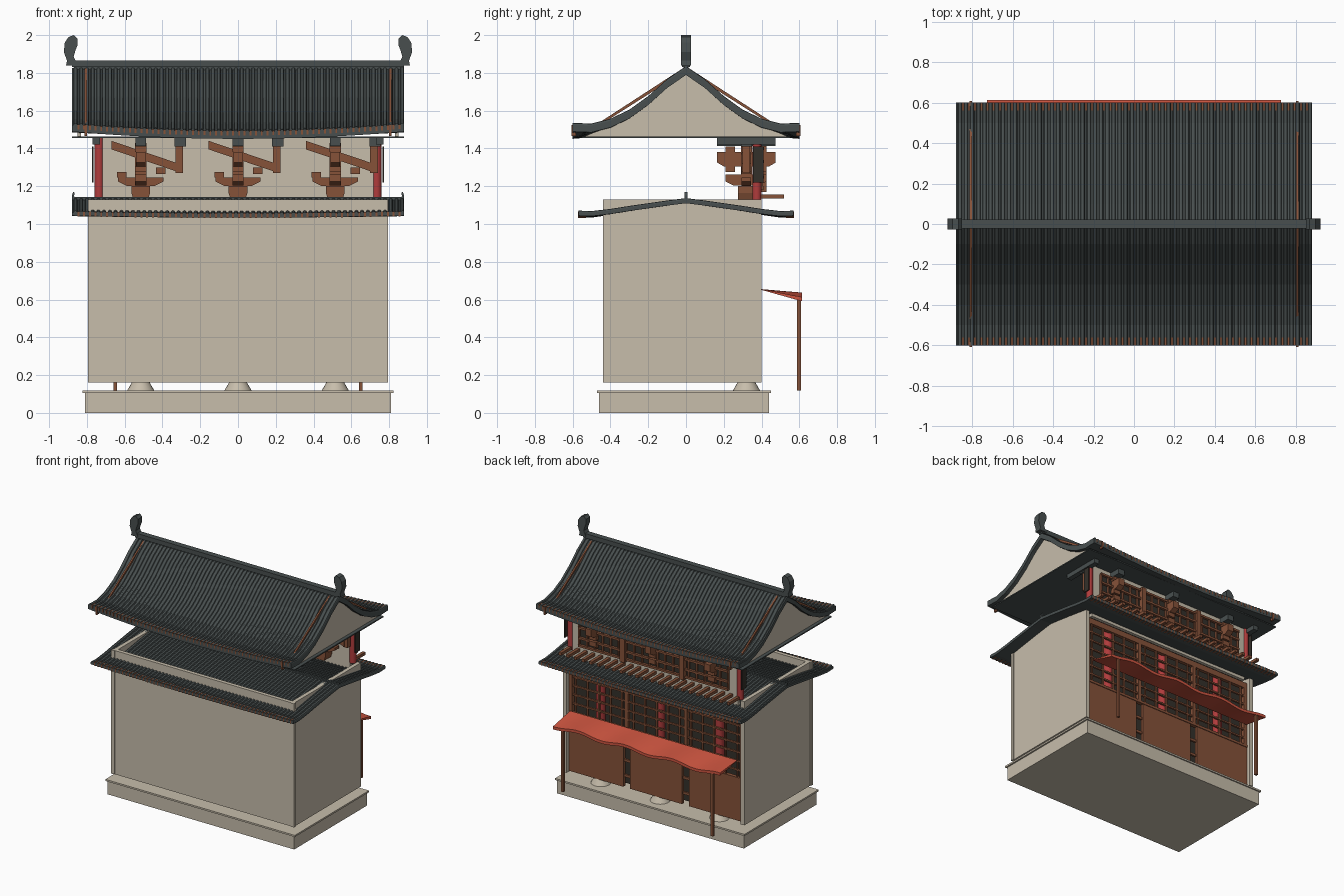
import bpy, bmesh, math

if "Cube" in bpy.data.objects:
    bpy.data.objects.remove(bpy.data.objects["Cube"])


def material(name, r, g, b):
    m = bpy.data.materials.new(name)
    lin = [((c / 255 + 0.055) / 1.055) ** 2.4 for c in (r, g, b)]
    m.diffuse_color = (*lin, 1)
    m.use_nodes = True
    m.node_tree.nodes["Principled BSDF"].inputs["Base Color"].default_value = m.diffuse_color
    return m


CREAM = material("cream plaster", 199, 189, 171)
TILE = material("slate tile", 72, 79, 79)
BROWN = material("brown wood", 134, 82, 57)
RED = material("red lacquer", 176, 60, 60)
CORAL = material("coral cloth", 205, 85, 64)
DARK = material("dark backing", 52, 48, 42)


def finish(name, bm, mat):
    bmesh.ops.recalc_face_normals(bm, faces=bm.faces[:])
    me = bpy.data.meshes.new(name)
    bm.to_mesh(me)
    bm.free()
    me.materials.append(mat)
    ob = bpy.data.objects.new(name, me)
    bpy.context.collection.objects.link(ob)
    return ob


def boxes(name, mat, items):
    """One object made of boxes given as x0, x1, y0, y1, z0, z1."""
    bm = bmesh.new()
    for x0, x1, y0, y1, z0, z1 in items:
        v = bmesh.ops.create_cube(bm, size=1)["verts"]
        bmesh.ops.scale(bm, vec=(x1 - x0, y1 - y0, z1 - z0), verts=v)
        bmesh.ops.translate(bm, vec=((x0 + x1) / 2, (y0 + y1) / 2, (z0 + z1) / 2), verts=v)
    return finish(name, bm, mat)


def prisms(name, mat, items):
    """Extruded outlines: (axis, start, end, points)."""
    bm = bmesh.new()
    for axis, a, b, pts in items:
        rings = [[bm.verts.new((t, u, w) if axis == "x" else (u, t, w)) for u, w in pts]
                 for t in (a, b)]
        bm.faces.new(rings[0])
        bm.faces.new(rings[1][::-1])
        n = len(pts)
        for i in range(n):
            j = (i + 1) % n
            bm.faces.new((rings[0][i], rings[0][j], rings[1][j], rings[1][i]))
    return finish(name, bm, mat)


def rounds(name, mat, items):
    """Vertical tapered cylinders: (x, y, z0, z1, bottom radius, top radius)."""
    bm = bmesh.new()
    for x, y, z0, z1, r0, r1 in items:
        v = bmesh.ops.create_cone(bm, cap_ends=True, segments=20, radius1=r0,
                                  radius2=r1, depth=z1 - z0)["verts"]
        bmesh.ops.translate(bm, vec=(x, y, (z0 + z1) / 2), verts=v)
    ob = finish(name, bm, mat)
    bpy.ops.object.select_all(action="DESELECT")
    ob.select_set(True)
    bpy.context.view_layer.objects.active = ob
    bpy.ops.object.shade_smooth_by_angle()
    return ob


def sheet(name, mat, xs, ys, top, bottom):
    """Closed slab between two height functions."""
    bm = bmesh.new()
    g = [[[bm.verts.new((x, y, f(x, y))) for y in ys] for x in xs] for f in (top, bottom)]
    nx, ny = len(xs), len(ys)
    for s in g:
        for i in range(nx - 1):
            for j in range(ny - 1):
                bm.faces.new((s[i][j], s[i + 1][j], s[i + 1][j + 1], s[i][j + 1]))
    t, b = g
    for j in (0, ny - 1):
        for i in range(nx - 1):
            bm.faces.new((t[i][j], t[i + 1][j], b[i + 1][j], b[i][j]))
    for i in (0, nx - 1):
        for j in range(ny - 1):
            bm.faces.new((t[i][j], t[i][j + 1], b[i][j + 1], b[i][j]))
    return finish(name, bm, mat)


def interp(prof, y):
    y = abs(y)
    for (a, za), (b, zb) in zip(prof, prof[1:]):
        if y <= b:
            return za + (zb - za) * (y - a) / (b - a)
    return prof[-1][1]


BAYS = (-0.515, 0, 0.515)

# plinth and column stones
boxes("plinth", CREAM, [(-.81, .81, -.46, .44, 0, .105), (-.822, .822, -.47, .45, .105, .118)])
rounds("column_stones", CREAM, [(x, .32, .118, .165, .072, .045) for x in BAYS])

# plaster walls with corner posts
boxes("walls", CREAM, [(-.77, .77, -.435, -.405, .16, 1.13)] +
      [(min(s * .755, s * .786), max(s * .755, s * .786), -.42, .40, .16, 1.13) for s in (-1, 1)] +
      [(min(s * .765, s * .793), max(s * .765, s * .793), -.44, -.415, .16, 1.13) for s in (-1, 1)])
boxes("upper_wall", CREAM, [(-.72, .72, .36, .385, 1.03, 1.46)])

# tiled roofs
UPPER = [(0, 1.825), (.1, 1.755), (.2, 1.662), (.3, 1.585), (.4, 1.53), (.5, 1.495), (.6, 1.487)]
LOWER = [(0, 1.128), (.1, 1.115), (.2, 1.1), (.3, 1.084), (.4, 1.066), (.5, 1.052), (.57, 1.052)]
ROWS, HALF = 58, .88
SHAPE = [(0, 0), (.3, 0), (.4, .8), (.65, 1), (.9, .8)]


def roof(name, prof, lift, thick, bump):
    pitch = 2 * HALF / ROWS
    cols = [(-HALF + (i + u) * pitch, h * bump) for i in range(ROWS) for u, h in SHAPE]
    cols.append((HALF, 0))
    height = dict(cols)
    end = prof[-1][0]

    def base(x, y):
        return interp(prof, y) + lift * (x / HALF) ** 2 * (y / end) ** 2
    half = [y for y, _ in prof]
    ys = [-y for y in half[:0:-1]] + half
    sheet(name, TILE, [c[0] for c in cols], ys,
          lambda x, y: base(x, y) + height[x], lambda x, y: base(x, y) - thick)
    # small wooden rafter tips along both eaves
    tips = []
    for i in range(1, ROWS, 1):
        x = -HALF + i * pitch + .15 * pitch
        for s in (-1, 1):
            y0, y1 = sorted((s * (end - .04), s * (end + .001)))
            z = base(x, s * (end - .02))
            tips.append((x - .005, x + .005, y0, y1, z - .02, z + .006))
    boxes(name + "_rafter_tips", BROWN, tips)


roof("upper_roof", UPPER, .038, .036, .011)
roof("lower_roof", LOWER, .01, .018, .009)

# ridge bars and curled finials
boxes("ridges", TILE, [(-.88, .88, -.022, .022, 1.83, 1.865), (-.86, .86, -.012, .012, 1.80, 1.835),
                       (-.87, .87, -.008, .008, 1.12, 1.143)])
CURL = [(.91, 1.84), (.905, 1.865), (.922, 1.91), (.917, 1.96), (.897, 1.99), (.868, 2.0), (.85, 1.98),
        (.85, 1.945), (.862, 1.915), (.87, 1.885), (.86, 1.865), (.85, 1.84)]
HOOK = [(.862, 1.12), (.878, 1.12), (.88, 1.15), (.872, 1.17), (.864, 1.165), (.868, 1.15)]
prisms("finials", TILE, [("y", -.026, .026, [(s * x, z) for x, z in CURL]) for s in (-1, 1)] +
       [("y", -.007, .007, [(s * x, z) for x, z in HOOK]) for s in (-1, 1)])

# gable infill, ceiling and straight verge battens
ys = [-.5, -.4, -.3, -.2, -.1, 0, .1, .2, .3, .4, .5]
GABLE = [(-.54, 1.462), *[(y, interp(UPPER, y) - .015) for y in ys], (.54, 1.462)]
prisms("gables", CREAM, [("x", s * .83, s * .85, GABLE) for s in (-1, 1)])
boxes("ceiling", TILE, [(-.878, .878, -.55, .55, 1.455, 1.464)])
prisms("verge_battens", BROWN,
       [("x", c - .006, c + .006, [(s * .02, 1.80), (s * .02, 1.822), (s * .47, 1.53), (s * .47, 1.515)])
        for c in (-.806, .806) for s in (-1, 1)])
boxes("eave_pegs", BROWN, [(c - .006, c + .006, s * .595 - .012, s * .595 + .012, 1.465, 1.525)
                           for c in (-.806, .806) for s in (-1, 1)])

# red columns
rounds("columns", RED, [(x, .32, .16, 1.06, .036, .034) for x in BAYS] +
       [(s * .735, .375, 1.13, 1.455, .024, .024) for s in (-1, 1)])

# stacked eave brackets
wood, slabs, caps = [], [], []
for c in BAYS:
    slabs += [("y", .275, .365, [(c - .038, 1.13), (c + .038, 1.13), (c + .05, 1.165), (c + .05, 1.2), (c - .05, 1.2),
                                 (c - .05, 1.165)]),
              ("y", .295, .345, [(c - .07, 1.2), (c + .07, 1.2), (c + .12, 1.225), (c + .12, 1.245), (c - .12, 1.245),
                                 (c - .12, 1.225)]),
              ("y", .295, .345, [(c - .155, 1.395), (c - .155, 1.44), (c + .2, 1.32), (c + .2, 1.275)]),
              ("x", c - .03, c + .03, [(.25, 1.205), (.39, 1.205), (.425, 1.225), (.425, 1.262), (.21, 1.262),
                                       (.21, 1.225)]),
              ("x", c - .025, c + .025, [(.2, 1.305), (.44, 1.305), (.475, 1.325), (.475, 1.38), (.165, 1.38),
                                         (.165, 1.325)])]
    wood += [(c - .03, c + .03, .29, .35, 1.245, 1.43), (c + .08, c + .13, .295, .345, 1.265, 1.3),
             (c - .125, c - .075, .295, .345, 1.245, 1.275), (c + .185, c + .225, .3, .34, 1.27, 1.41)]
    wood += [(c - .03, c + .03, y - .025, y + .025, z, z + .03) for y in (.235, .40) for z in (1.275, 1.38)]
    caps += [(c - .028, c + .028, .165, .475, 1.413, 1.456), (c + .18, c + .24, .29, .35, 1.41, 1.456)]
prisms("bracket_arms", BROWN, slabs)
boxes("bracket_blocks", BROWN, wood)
boxes("bracket_caps", TILE, caps + [(s * .75 - .02, s * .75 + .02, .165, .475, 1.42, 1.456) for s in (-1, 1)])

# upper lattice windows and end shutters
boxes("upper_window_backing", DARK, [(-.64, .64, .385, .393, 1.19, 1.41)] +
      [(s * .768 - .004, s * .768 + .004, .355, .41, 1.22, 1.41) for s in (-1, 1)])
boxes("upper_lattice", BROWN,
      [(-.65, .65, .39, .412, z - .008, z + .008) for z in (1.19, 1.25, 1.33, 1.40)] +
      [(x - .006, x + .006, .39, .407, 1.19, 1.4) for x in [-.645 + i * .06788 for i in range(20)]] +
      [(x - .02, x + .02, .39, .425, 1.17, 1.42) for x in (-.2575, .2575)])

# log stubs resting above the lower eave
boxes("eave_logs", BROWN, [(x - .012, x + .012, .38, .52, 1.134, 1.156)
                           for x in [-.73 + i * 1.46 / 22 for i in range(23)]])

# shop front: backing, counter panels, lattice screens
boxes("shop_backing", DARK, [(-.755, .755, .295, .305, .165, 1.05)])
boxes("counter_panels", BROWN, [(c - w, c + w, .345, .37, .165, .49)
                                for c, w in ((-.52, .235), (0, .225), (.52, .235))])
boxes("shop_lattice", BROWN,
      [(-.755, .755, .355, .37, z - .006, z + .006) for z in (.56, .63, .70, .77, .84, .91)] +
      [(-.755, .755, .345, .372, .975, 1.02), (-.755, .755, .345, .375, .485, .505)] +
      [(x - .006, x + .006, .357, .368, .5, .98) for x in [-.7 + i * .1 for i in range(15)]] +
      [(x - .014, x + .014, .345, .374, .5, .98) for x in (-.74, -.2575, .2575, .74)] +
      [(s * .255 - .03, s * .255 + .03, .345, .36, z - .01, z + .01) for s in (-1, 1) for z in (.25, .37)])


# wavy cloth awning on two poles
def cloth(x, y):
    f = (y - .4) / .213
    return .655 - .03 * f + .012 * f * math.sin(x * 15.5)


sheet("awning", CORAL, [-.725 + i * 1.45 / 64 for i in range(65)], [.4 + i * .0355 for i in range(7)],
      cloth, lambda x, y: cloth(x, y) - .004 - .018 * (y - .4) / .213)
boxes("awning_poles", BROWN, [(s * .65 - .01, s * .65 + .01, .588, .608, .118, .615) for s in (-1, 1)])
